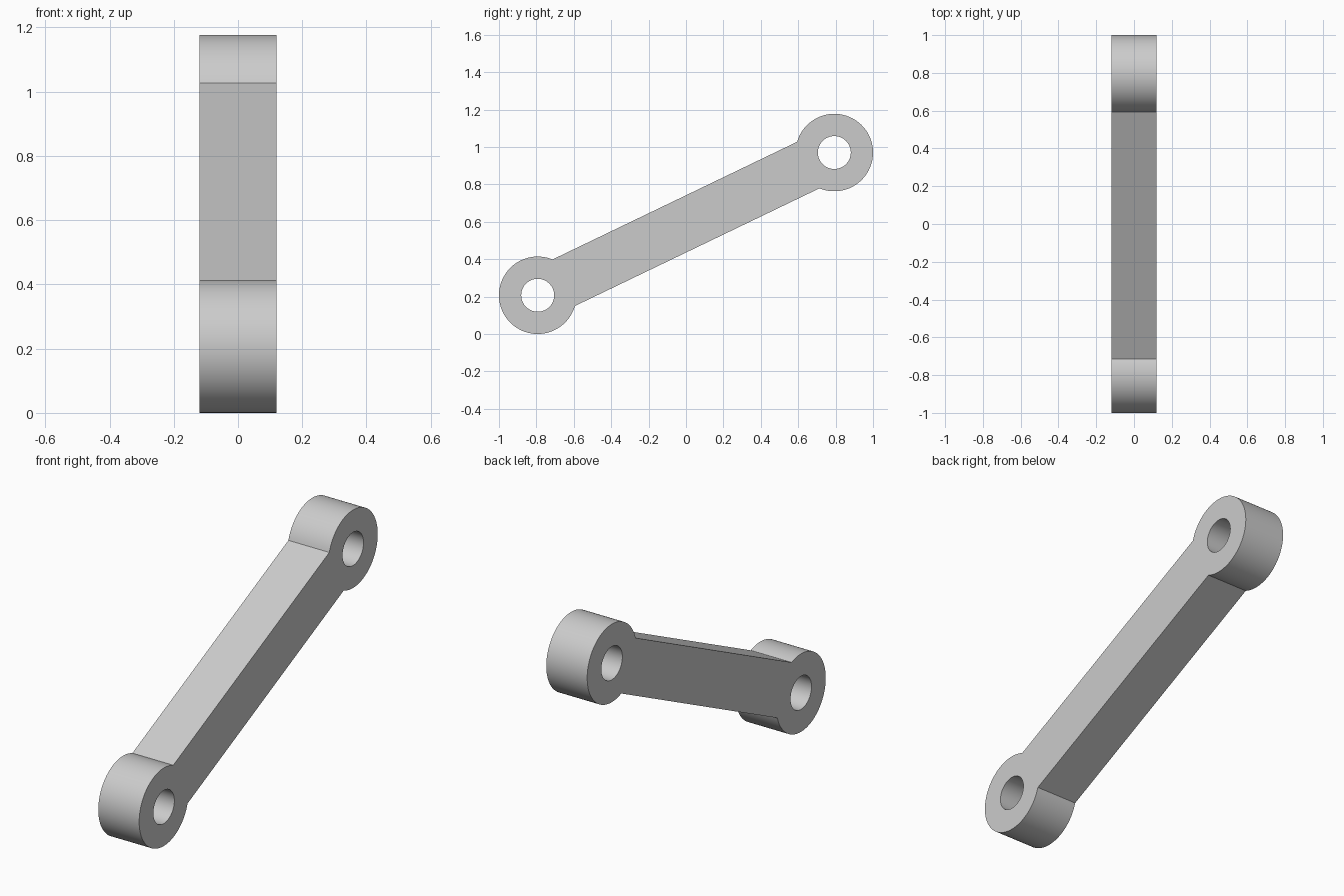
import bpy
import bmesh
from math import atan2, acos, cos, sin, pi, radians, hypot, sqrt
from mathutils import Matrix, Vector

if "Cube" in bpy.data.objects:
    bpy.data.objects.remove(bpy.data.objects["Cube"], do_unlink=True)

# Main dimensions
EYE_Y, EYE_RISE = 0.793, 0.3815      # eye centres relative to the middle
EYE_R, HOLE_R = 0.207, 0.088
BAR_HALF, THICK = 0.138, 0.24
NECK_STEPS, ARC_STEPS = 20, 68

reach = hypot(EYE_Y, EYE_RISE)
tilt = atan2(EYE_RISE, EYE_Y)
neck_dist = sqrt(EYE_R ** 2 - BAR_HALF ** 2)   # where the bar meets the eye
neck = acos(neck_dist / EYE_R)

# Angles round one eye, starting across the neck, then round the rest
angles = [-neck + 2 * neck * i / NECK_STEPS for i in range(NECK_STEPS)]
angles += [neck + (2 * pi - 2 * neck) * i / ARC_STEPS for i in range(ARC_STEPS)]

bm = bmesh.new()


def eye(turn):
    """Flat ring with a straight neck edge; returns the neck vertices."""
    rot = Matrix.Rotation(turn, 3, 'X')

    def point(r, a):
        return bm.verts.new(rot @ Vector((0, r * cos(a) - reach, r * sin(a))))

    outer, inner = [], []
    for i, a in enumerate(angles):
        r = neck_dist / cos(a) if i < NECK_STEPS else EYE_R
        outer.append(point(r, a))
        inner.append(point(HOLE_R, a))
    for i in range(len(angles)):
        j = (i + 1) % len(angles)
        bm.faces.new((inner[i], outer[i], outer[j], inner[j]))
    return outer[:NECK_STEPS + 1]


# Side profile: lower eye, upper eye and the bar joining their necks
lower_neck = eye(0)
upper_neck = eye(pi)
bm.faces.new(lower_neck[::-1] + upper_neck[::-1])

# Thicken the profile, then tilt and lift it into place
bmesh.ops.translate(bm, verts=bm.verts[:], vec=(-THICK / 2, 0, 0))
result = bmesh.ops.extrude_face_region(bm, geom=bm.faces[:])
far_side = [g for g in result["geom"] if isinstance(g, bmesh.types.BMVert)]
bmesh.ops.translate(bm, verts=far_side, vec=(THICK, 0, 0))
bmesh.ops.recalc_face_normals(bm, faces=bm.faces[:])
bm.transform(Matrix.Translation((0, 0, EYE_RISE + EYE_R)) @ Matrix.Rotation(tilt, 4, 'X'))

mesh = bpy.data.meshes.new("link_arm")
bm.to_mesh(mesh)
bm.free()
arm = bpy.data.objects.new("link_arm", mesh)
bpy.context.collection.objects.link(arm)

# Plain grey material
grey = bpy.data.materials.new("light_grey")
grey.use_nodes = True
colour = (0.6, 0.6, 0.6, 1)
grey.diffuse_color = colour
grey.node_tree.nodes["Principled BSDF"].inputs["Base Color"].default_value = colour
mesh.materials.append(grey)

# Smooth round walls, crisp rims and necks
bpy.ops.object.select_all(action='DESELECT')
arm.select_set(True)
bpy.context.view_layer.objects.active = arm
bpy.ops.object.shade_smooth_by_angle(angle=radians(30))
